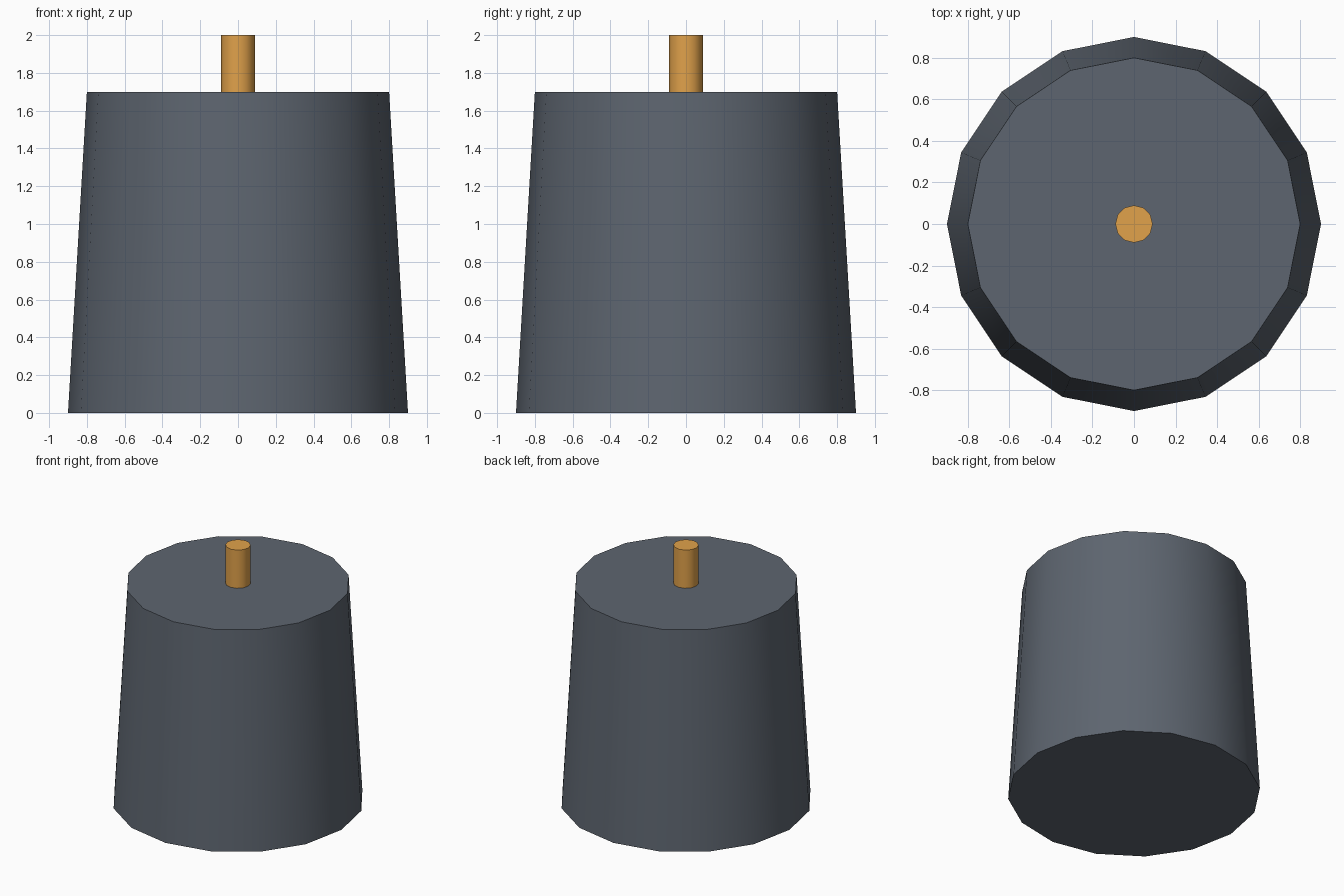
import bpy
import math

if "Cube" in bpy.data.objects:
    bpy.data.objects.remove(bpy.data.objects["Cube"])


def tapered(name, sides, r_bottom, r_top, z0, z1, color):
    """Capped, smooth-sided cone or cylinder between two heights."""
    bpy.ops.mesh.primitive_cone_add(
        vertices=sides, radius1=r_bottom, radius2=r_top,
        depth=z1 - z0, location=(0, 0, (z0 + z1) / 2))
    obj = bpy.context.object
    obj.name = name
    bpy.ops.object.shade_smooth_by_angle(angle=math.radians(40))
    mat = bpy.data.materials.new(name + "_colour")
    mat.diffuse_color = color
    mat.use_nodes = True
    mat.node_tree.nodes["Principled BSDF"].inputs["Base Color"].default_value = mat.diffuse_color
    obj.data.materials.append(mat)
    return obj


# Tapered 16-sided body
tapered("body", 16, 0.9, 0.8, 0.0, 1.7, (0.11, 0.13, 0.16, 1))

# Thin 12-sided pin standing on the top face
tapered("top_pin", 12, 0.09, 0.09, 1.7, 2.0, (0.75, 0.36, 0.07, 1))
